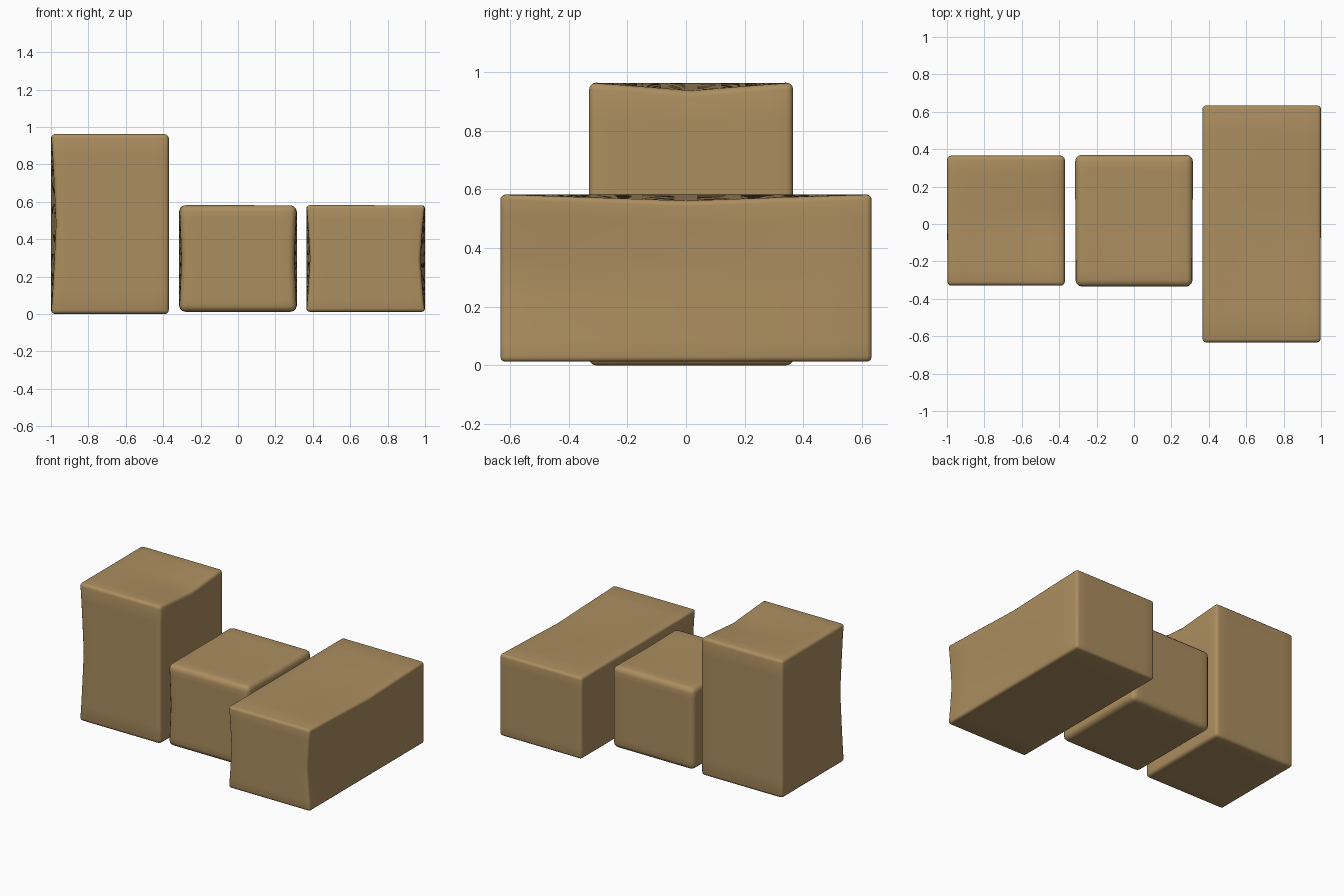
import bpy, bmesh
from mathutils import Vector

if "Cube" in bpy.data.objects:
    bpy.data.objects.remove(bpy.data.objects["Cube"])

clay = bpy.data.materials.new("tan_brown")
clay.diffuse_color = (0.41, 0.27, 0.115, 1)
clay.use_nodes = True
clay.node_tree.nodes["Principled BSDF"].inputs["Base Color"].default_value = clay.diffuse_color


def block(name, lo, hi, bevel, left, right, dip, cuts=8):
    """Soft-edged block; front vertical edges pinch inward by left/right,
    the top edge on the +x side sags by dip."""
    lo, hi = Vector(lo), Vector(hi)
    size, mid = hi - lo, (lo + hi) / 2
    bm = bmesh.new()
    bmesh.ops.create_cube(bm, size=1)
    for v in bm.verts:
        v.co = Vector(c * s for c, s in zip(v.co, size)) + mid
    bmesh.ops.bevel(bm, geom=bm.edges[:], offset=bevel, segments=3,
                    profile=0.5, affect='EDGES')
    # slice so that the sides can bend
    for axis in range(3):
        normal = Vector((0, 0, 0))
        normal[axis] = 1
        for i in range(1, cuts):
            point = lo.copy()
            point[axis] += size[axis] * i / cuts
            bmesh.ops.bisect_plane(bm, geom=bm.verts[:] + bm.edges[:] + bm.faces[:],
                                   plane_co=point, plane_no=normal)
    # bend toward the waist
    for v in bm.verts:
        u, w, t = ((v.co[i] - lo[i]) / size[i] for i in range(3))
        front = 1 - w
        waist_z = max(0, 1 - abs(2 * t - 1)) ** 0.8
        waist_y = max(0, 1 - abs(2 * w - 1)) ** 1.1
        v.co.x += waist_z * front * (left * (1 - u) - right * u)
        v.co.z -= waist_y * dip * u * t
    mesh = bpy.data.meshes.new(name)
    bm.to_mesh(mesh)
    bm.free()
    mesh.materials.append(clay)
    obj = bpy.data.objects.new(name, mesh)
    bpy.context.collection.objects.link(obj)
    bpy.context.view_layer.objects.active = obj
    obj.select_set(True)
    bpy.ops.object.shade_smooth_by_angle(angle=0.7)
    obj.select_set(False)


# tall upright block, small cube-like block, long lying block
block("tall_block", (-1, -0.33, 0), (-0.37, 0.365, 0.963), 0.022, 0.028, 0, 0.028)
block("middle_block", (-0.315, -0.335, 0.012), (0.315, 0.37, 0.582), 0.035, 0.014, 0.014, 0.005)
block("long_block", (0.365, -0.633, 0.012), (1.0, 0.633, 0.582), 0.018, 0.02, 0.025, 0.022)
